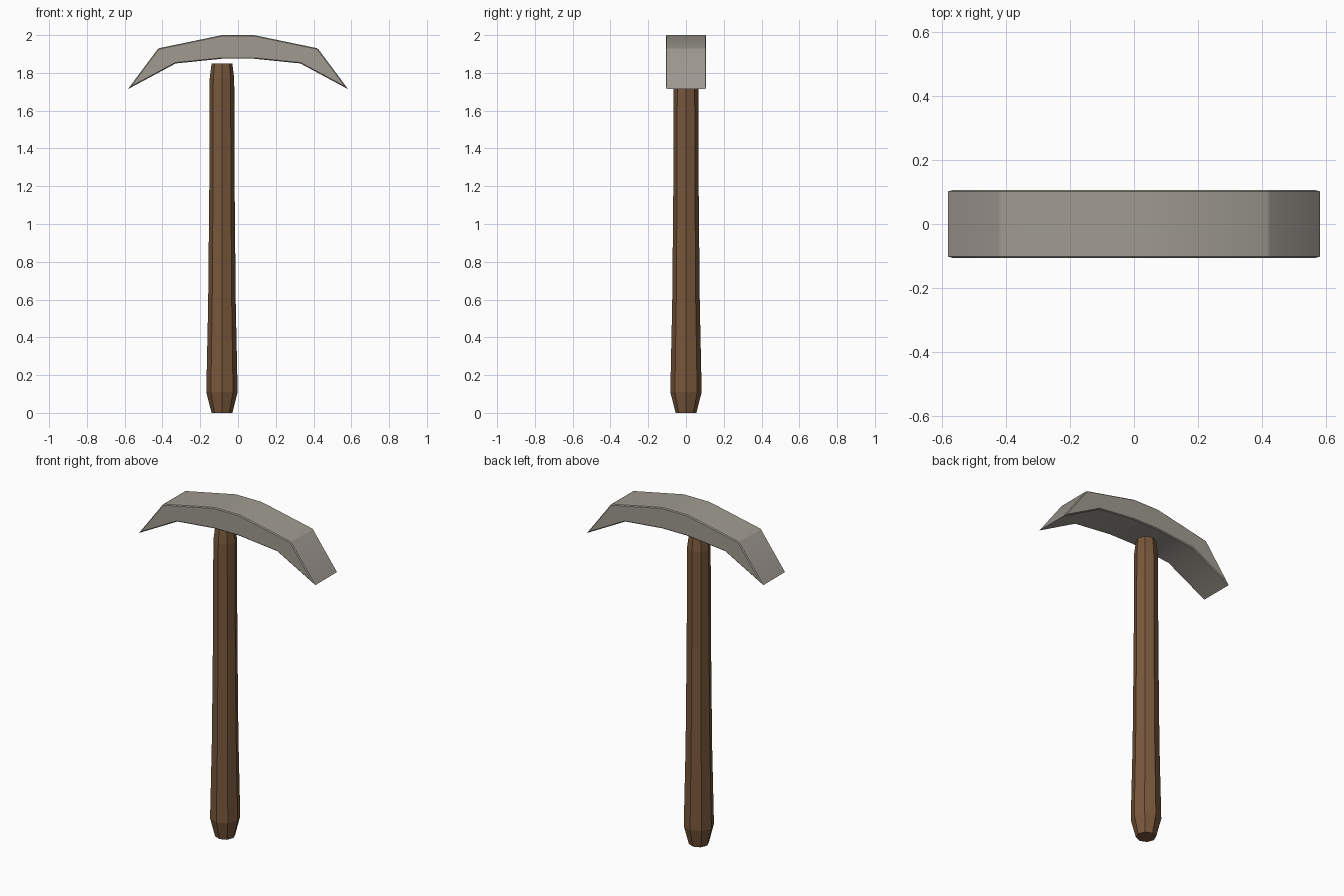
import bpy, bmesh, math

if "Cube" in bpy.data.objects:
    bpy.data.objects.remove(bpy.data.objects["Cube"])


def material(name, rgb):
    m = bpy.data.materials.new(name)
    m.diffuse_color = (*rgb, 1)
    m.use_nodes = True
    m.node_tree.nodes["Principled BSDF"].inputs["Base Color"].default_value = m.diffuse_color
    return m


def finish(bm, name, *mats):
    bmesh.ops.recalc_face_normals(bm, faces=bm.faces)
    me = bpy.data.meshes.new(name)
    bm.to_mesh(me)
    bm.free()
    for m in mats:
        me.materials.append(m)
    ob = bpy.data.objects.new(name, me)
    bpy.context.collection.objects.link(ob)
    return ob


iron = material("grey iron", (0.35, 0.33, 0.285))
honed = material("honed steel", (0.35, 0.32, 0.29))
wood = material("brown wood", (0.19, 0.098, 0.045))

# Handle: tapered octagonal shaft with chamfered ends, offset from the centre
RINGS = [(0.0, 0.055), (0.11, 0.083), (0.58, 0.073), (1.2, 0.067),
         (1.77, 0.065), (1.85, 0.055)]
bm = bmesh.new()
loops = []
for z, r in RINGS:
    loops.append([bm.verts.new((-0.085 + r * math.cos(i * math.pi / 4),
                                r * math.sin(i * math.pi / 4), z))
                  for i in range(8)])
for a, b in zip(loops, loops[1:]):
    for i in range(8):
        j = (i + 1) % 8
        bm.faces.new((a[i], a[j], b[j], b[i]))
bm.faces.new(loops[0])
bm.faces.new(loops[-1])
finish(bm, "handle", wood)

# Head: mirrored arched profile extruded through the depth
half = [(0.085, 2.0), (0.422, 1.93), (0.583, 1.714), (0.33, 1.85), (0.085, 1.875)]
outline = half + [(-x, z) for x, z in reversed(half)]
bm = bmesh.new()
front, back = [[bm.verts.new((x, y, z)) for x, z in outline]
               for y in (-0.107, 0.107)]
bm.faces.new(front)
bm.faces.new(back)
for i in range(len(outline)):
    j = (i + 1) % len(outline)
    bm.faces.new((front[i], front[j], back[j], back[i]))
bmesh.ops.recalc_face_normals(bm, faces=bm.faces)
# Small chamfer round both side outlines and across the two upper bends
edges = [e for e in bm.edges
         if abs(e.verts[0].co.y + e.verts[1].co.y) > 0.1
         or all(abs(abs(v.co.x) - 0.422) < 0.001 for v in e.verts)]
bmesh.ops.bevel(bm, geom=edges, offset=0.005, segments=1, affect='EDGES')
# The sloping end faces are honed
bm.normal_update()
for f in bm.faces:
    if f.normal.z > 0.3 and abs(f.normal.x) > 0.7 and f.calc_area() > 0.02:
        f.material_index = 1
head = finish(bm, "pick_head", iron, honed)
bpy.context.view_layer.objects.active = head
head.select_set(True)
bpy.ops.object.shade_smooth_by_angle(angle=math.radians(30))
